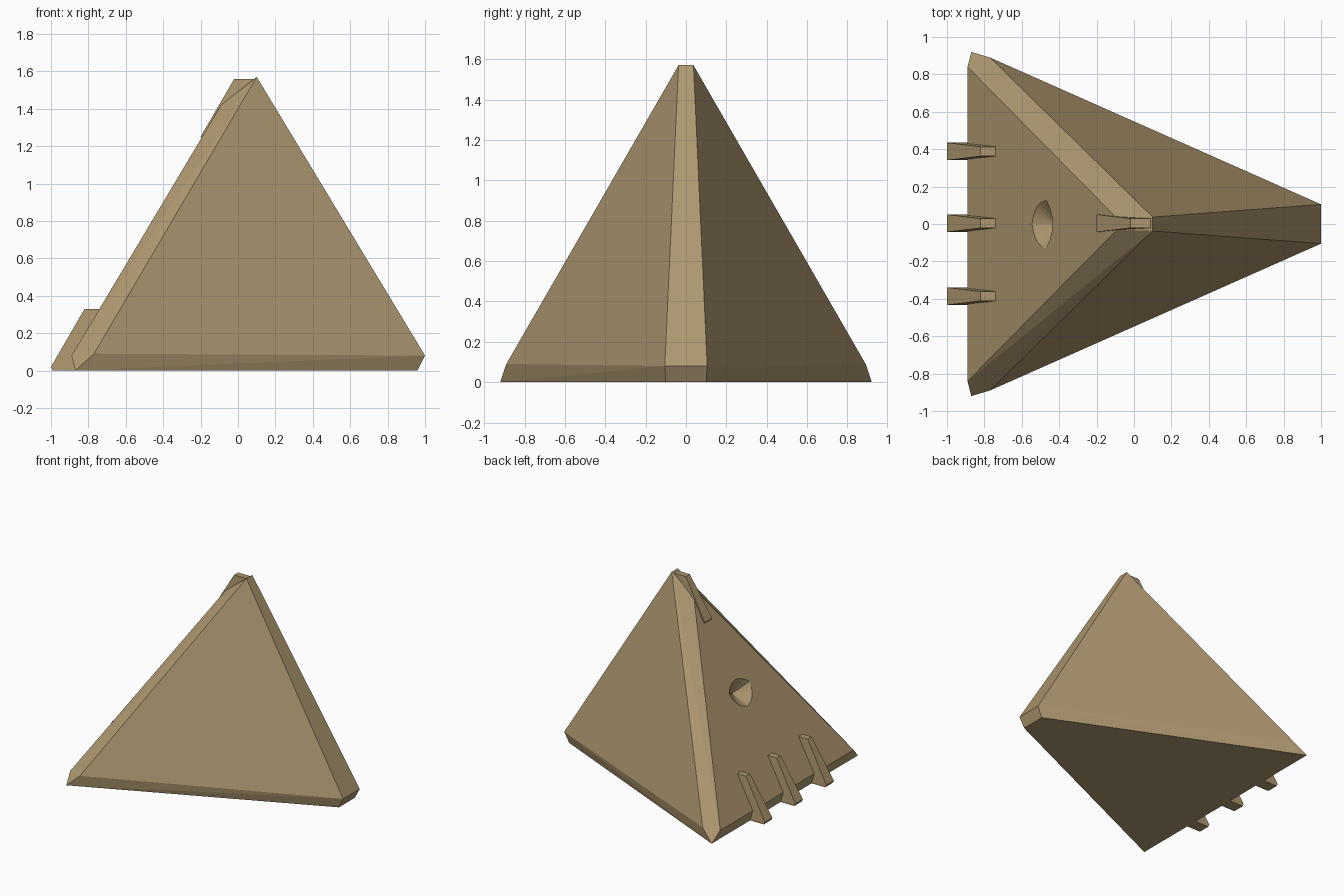
import bpy, bmesh, math
from mathutils import Vector

if "Cube" in bpy.data.objects:
    bpy.data.objects.remove(bpy.data.objects["Cube"])

tan = bpy.data.materials.new("sandstone tan")
tan.diffuse_color = (0.42, 0.31, 0.16, 1)
tan.use_nodes = True
tan.node_tree.nodes["Principled BSDF"].inputs["Base Color"].default_value = tan.diffuse_color


def hull(name, points):
    """Flat-faced convex solid around a few corner points."""
    bm = bmesh.new()
    for p in points:
        bm.verts.new(p)
    bmesh.ops.convex_hull(bm, input=bm.verts[:])
    bmesh.ops.dissolve_limit(bm, angle_limit=math.radians(0.5),
                             verts=bm.verts[:], edges=bm.edges[:])
    bmesh.ops.recalc_face_normals(bm, faces=bm.faces[:])
    mesh = bpy.data.meshes.new(name)
    bm.to_mesh(mesh)
    bm.free()
    obj = bpy.data.objects.new(name, mesh)
    mesh.materials.append(tan)
    bpy.context.collection.objects.link(obj)
    return obj


# Pyramid body with chamfered edges (mirrored in y)
half = [(-0.77, 0.89, 0.09), (1, 0.105, 0.08), (0.1, 0.037, 1.57),
        (-0.89, 0.84, 0.08), (-0.09, 0.03, 1.42),
        (-0.87, 0.92, 0), (0.96, 0.1, 0)]
body = hull("pyramid_body", [(x, s * y, z) for x, y, z in half for s in (1, -1)])

# Pointed dent with a bulging triangular rim, cut into the sloping left face
up = Vector((0.8, 0, 1.34)).normalized()
out = Vector((-up.z, 0, up.x))
centre = Vector((-0.48, 0, 0.767))
corners = [Vector((0, -0.127)), Vector((0.13, 0.02)), Vector((-0.13, 0.02))]
bulge = [0.035, 0.066, 0.035]
rim = []
for i in range(3):
    a, b = corners[i], corners[(i + 1) % 3]
    d = (b - a).normalized()
    side = Vector((d.y, -d.x))
    for k in range(6):
        t = k / 6
        rim.append(a.lerp(b, t) + side * bulge[i] * 4 * t * (1 - t))
pts = [centre - out * 0.085]
for p in rim:
    for h in (0, 0.05):
        pts.append(centre + Vector((0, p.x, 0)) + up * p.y + out * h)
cutter = hull("dent_cutter", pts)
cutter.hide_render = True
mod = body.modifiers.new("dent", 'BOOLEAN')
mod.operation = 'DIFFERENCE'
mod.solver = 'EXACT'
mod.object = cutter
bpy.context.view_layer.update()
cut = bpy.data.meshes.new_from_object(
    body.evaluated_get(bpy.context.evaluated_depsgraph_get()))
body.modifiers.clear()
body.data = cut
bpy.data.objects.remove(cutter)

# Tapered ribs: three along the foot of the left face, one at the tip
rib = [(-0.99, 0.047, 0), (-1, 0.047, 0.02), (-0.82, 0.025, 0.33),
       (-0.70, 0.025, 0.33), (-0.82, 0.047, 0)]
places = {"foot_rib_back": (0, 0.388, 0), "foot_rib_middle": (0, 0.004, 0),
          "foot_rib_front": (0, -0.386, 0), "tip_rib": (0.8, 0.004, 1.23)}
for name, (dx, dy, dz) in places.items():
    hull(name, [(x + dx, s * y + dy, z + dz) for x, y, z in rib for s in (1, -1)])
